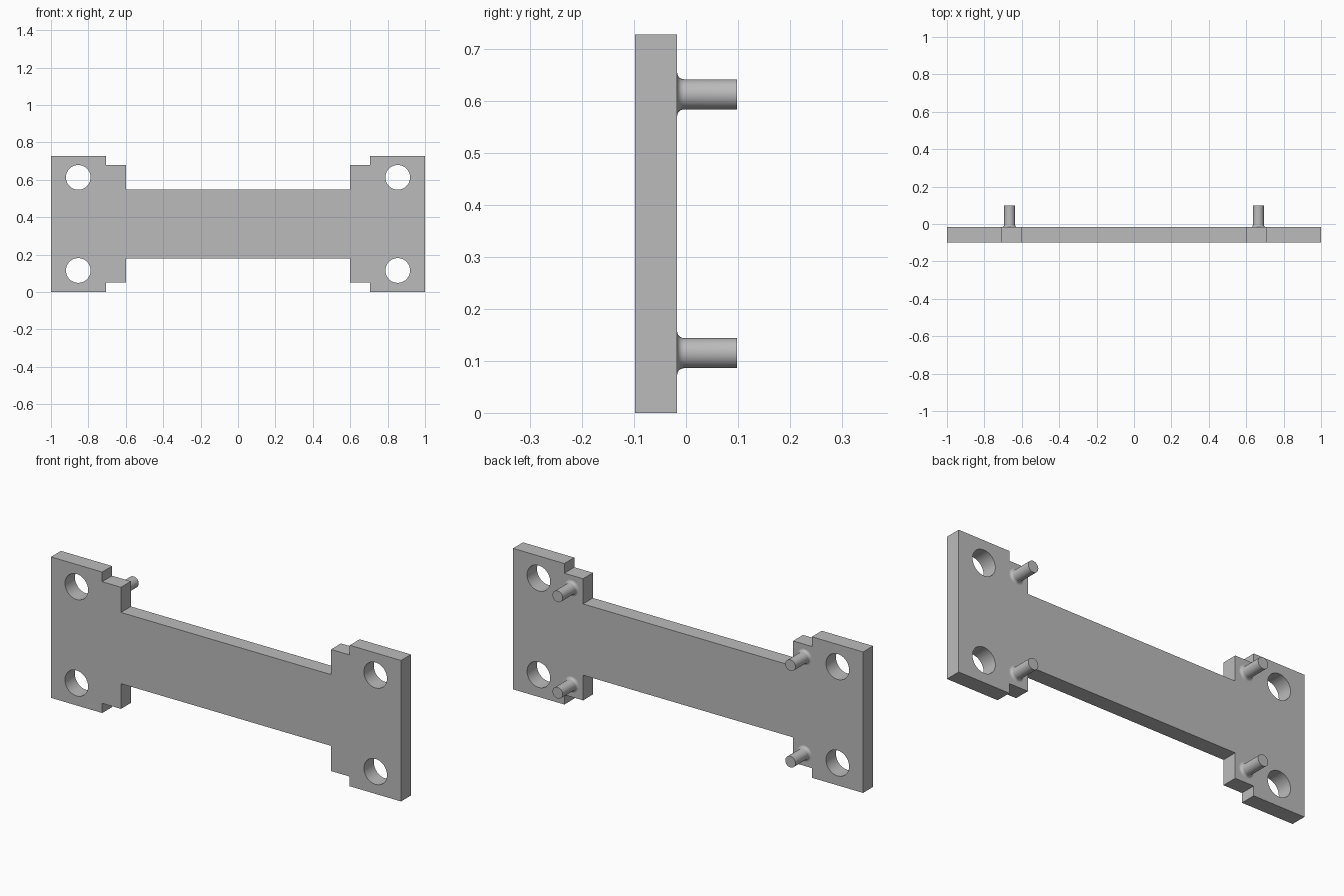
import bpy, bmesh
from math import pi, sin, cos, radians
from mathutils import Matrix

cube = bpy.data.objects.get("Cube")
if cube:
    bpy.data.objects.remove(cube, do_unlink=True)

MID = 0.364              # half the height
FRONT, BACK, TIP = -0.098, -0.017, 0.098

grey = bpy.data.materials.new("plain grey")
grey.use_nodes = True
grey.diffuse_color = (0.5, 0.5, 0.5, 1)
grey.node_tree.nodes["Principled BSDF"].inputs["Base Color"].default_value = (0.5, 0.5, 0.5, 1)


def add_object(name, mesh, smooth_angle=30):
    ob = bpy.data.objects.new(name, mesh)
    bpy.context.collection.objects.link(ob)
    mesh.materials.clear()
    mesh.materials.append(grey)
    bpy.ops.object.select_all(action='DESELECT')
    ob.select_set(True)
    bpy.context.view_layer.objects.active = ob
    bpy.ops.object.shade_smooth_by_angle(angle=radians(smooth_angle))
    return ob


def add_loop(curve, points):
    spline = curve.splines.new('POLY')
    spline.points.add(len(points) - 1)
    for p, (x, y) in zip(spline.points, points):
        p.co = (x, y, 0, 1)
    spline.use_cyclic_u = True


def circle(cx, cy, r, n=48):
    return [(cx + r * cos(2 * pi * i / n), cy + r * sin(2 * pi * i / n)) for i in range(n)]


# Plate: mirrored stepped outline with four round holes, extruded
quarter = [(0.6, 0.184), (0.6, 0.314), (0.707, 0.314), (0.707, MID), (1.0, MID)]
half = quarter + [(x, -y) for x, y in reversed(quarter)]
outline = half + [(-x, y) for x, y in reversed(half)]

curve = bpy.data.curves.new("plate_outline", 'CURVE')
curve.dimensions = '2D'
curve.fill_mode = 'BOTH'
curve.extrude = (BACK - FRONT) / 2
add_loop(curve, outline)
for sx in (-1, 1):
    for sz in (-1, 1):
        add_loop(curve, circle(sx * 0.854, sz * 0.249, 0.066))
helper = bpy.data.objects.new("plate_outline", curve)
bpy.context.collection.objects.link(helper)
plate = bpy.data.meshes.new_from_object(helper)
bpy.data.objects.remove(helper, do_unlink=True)
bpy.data.curves.remove(curve)

bm = bmesh.new()
bm.from_mesh(plate)
bmesh.ops.remove_doubles(bm, verts=bm.verts, dist=1e-5)
bmesh.ops.transform(bm, verts=bm.verts, matrix=Matrix.Translation((0, (FRONT + BACK) / 2, MID))
                    @ Matrix.Rotation(pi / 2, 4, 'X'))
bmesh.ops.recalc_face_normals(bm, faces=bm.faces)
bmesh.ops.dissolve_limit(bm, angle_limit=0.01, verts=bm.verts, edges=bm.edges)
bm.to_mesh(plate)
bm.free()
add_object("plate", plate)


# Pins: lathed profile with a concave fillet where they meet the plate
def make_pin(name, x, z, r=0.029, fillet=0.013, n=32):
    profile = [(r + fillet * (1 - sin(a)), BACK + fillet * (1 - cos(a)))
               for a in [i * pi / 12 for i in range(7)]]
    profile.append((r, TIP))
    bm = bmesh.new()
    rings = [[bm.verts.new((x + px, y, z + pz)) for px, pz in circle(0, 0, rad, n)]
             for rad, y in profile]
    for a, b in zip(rings, rings[1:]):
        for i in range(n):
            j = (i + 1) % n
            bm.faces.new((a[i], a[j], b[j], b[i]))
    bm.faces.new(rings[0])
    bm.faces.new(rings[-1])
    bmesh.ops.recalc_face_normals(bm, faces=bm.faces)
    mesh = bpy.data.meshes.new(name)
    bm.to_mesh(mesh)
    bm.free()
    add_object(name, mesh)


for side, sx in (("left", 1), ("right", -1)):
    for level, sz in (("upper", 1), ("lower", -1)):
        make_pin(f"{level}_{side}_pin", sx * 0.665, MID + sz * 0.249)
